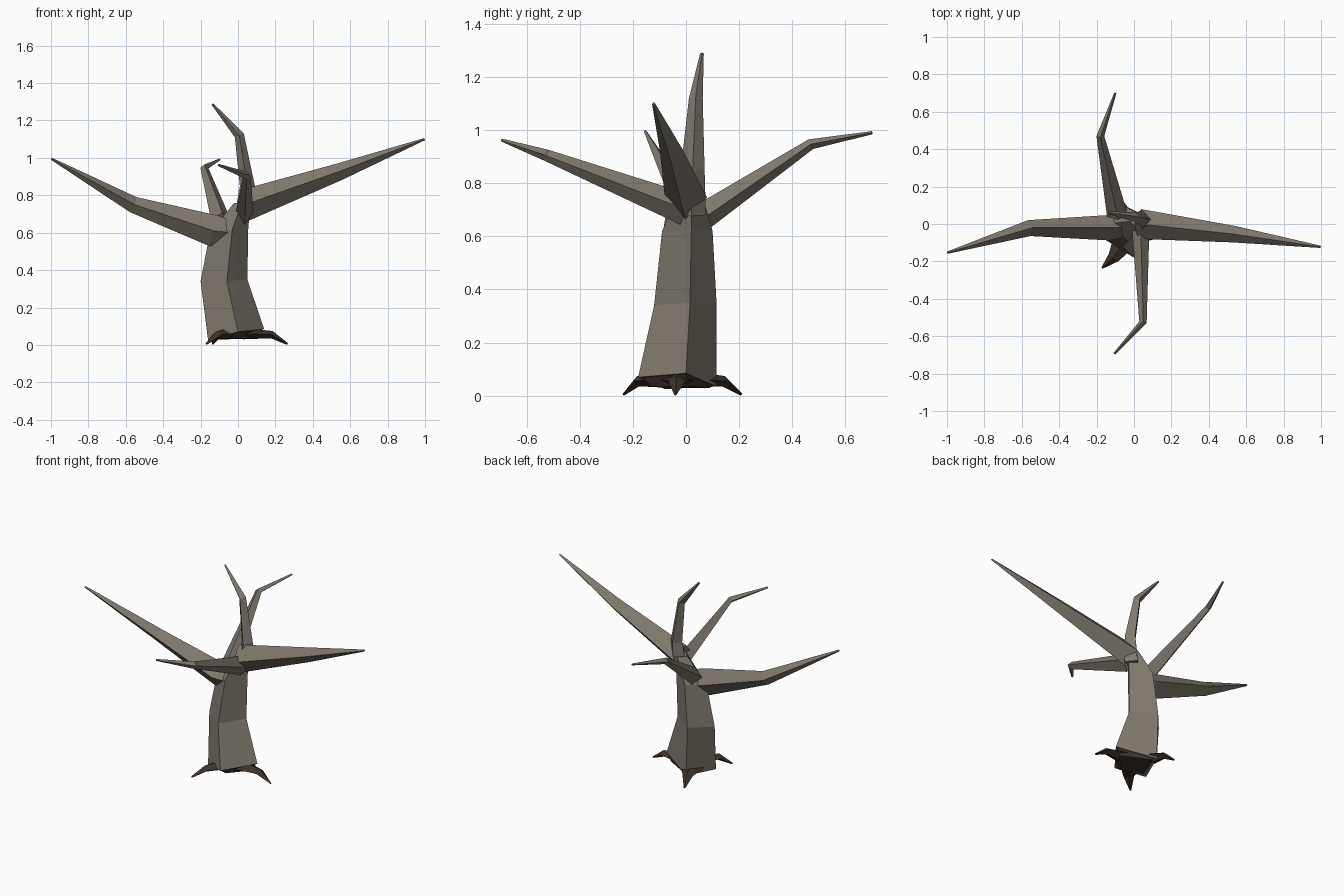
import bpy
import bmesh
from mathutils import Vector

old = bpy.data.objects.get("Cube")
if old:
    bpy.data.objects.remove(old, do_unlink=True)


def make_material(name, rgb):
    mat = bpy.data.materials.new(name)
    mat.use_nodes = True
    mat.diffuse_color = (*rgb, 1)
    bsdf = mat.node_tree.nodes["Principled BSDF"]
    bsdf.inputs["Base Color"].default_value = (*rgb, 1)
    bsdf.inputs["Roughness"].default_value = 0.9
    return mat


bark = make_material("grey_bark", (0.215, 0.19, 0.155))
root_brown = make_material("dark_root_brown", (0.05, 0.033, 0.024))


def loft(name, rings, mat):
    """Skin a stack of equal-sized rings and cap both ends, flat shaded."""
    bm = bmesh.new()
    loops = [[bm.verts.new(p) for p in ring] for ring in rings]
    n = len(loops[0])
    for a, b in zip(loops, loops[1:]):
        for i in range(n):
            j = (i + 1) % n
            bm.faces.new((a[i], a[j], b[j], b[i]))
    bm.faces.new(loops[0][::-1])
    bm.faces.new(loops[-1])
    bmesh.ops.recalc_face_normals(bm, faces=bm.faces)
    mesh = bpy.data.meshes.new(name)
    bm.to_mesh(mesh)
    bm.free()
    mesh.materials.append(mat)
    obj = bpy.data.objects.new(name, mesh)
    bpy.context.collection.objects.link(obj)
    return obj


def limb(name, path, mat, side=None):
    """Tapering diamond-section limb; path items are (centre, half width, half height)."""
    centres = [Vector(p[0]) for p in path]
    rings = []
    for i, (_, w, h) in enumerate(path):
        t = (centres[min(i + 1, len(path) - 1)] - centres[max(i - 1, 0)]).normalized()
        s = Vector(side) if side else t.cross(Vector((0, 0, 1))).normalized()
        u = s.cross(t).normalized()
        c = centres[i]
        rings.append([c + s * w, c + u * h, c - s * w, c - u * h])
    return loft(name, rings, mat)


# Trunk: four-sided, leaning, corners ordered front, right, back, left
loft("trunk", [
    [(0, -0.18, 0.07), (0.14, 0, 0.085), (-0.08, 0.115, 0.035), (-0.16, -0.08, 0.025)],
    [(-0.06, -0.12, 0.34), (0.05, 0.015, 0.35), (-0.09, 0.115, 0.35), (-0.2, -0.01, 0.34)],
    [(-0.03, -0.09, 0.62), (0.055, 0.02, 0.63), (-0.06, 0.10, 0.62), (-0.15, 0, 0.6)],
    [(0.02, -0.03, 0.76), (0.07, 0.025, 0.77), (0.02, 0.06, 0.76), (-0.02, 0.015, 0.76)],
], bark)

# Branches
limb("left_branch", [((0.03, 0, 0.745), 0.08, 0.085),
                     ((0.54, -0.055, 0.925), 0.044, 0.046),
                     ((0.997, -0.122, 1.1), 0.006, 0.006)], bark)
limb("right_branch", [((-0.03, -0.02, 0.6), 0.05, 0.06),
                      ((-0.13, -0.02, 0.61), 0.068, 0.085),
                      ((-0.56, -0.022, 0.75), 0.043, 0.044),
                      ((-0.997, -0.153, 0.995), 0.006, 0.006)], bark)
limb("front_branch", [((0.035, 0, 0.70), 0.048, 0.06),
                      ((0.048, -0.525, 0.905), 0.02, 0.022),
                      ((-0.105, -0.693, 0.962), 0.006, 0.006)], bark)
limb("back_branch", [((-0.09, 0.05, 0.665), 0.055, 0.052),
                     ((-0.18, 0.47, 0.947), 0.021, 0.02),
                     ((-0.1, 0.7, 0.99), 0.006, 0.006)], bark)
limb("crown_branch", [((0.035, 0.02, 0.68), 0.055, 0.055),
                      ((0.05, 0.025, 0.85), 0.045, 0.04),
                      ((0.007, 0.037, 1.12), 0.026, 0.026),
                      ((-0.137, 0.06, 1.288), 0.007, 0.006)], bark, side=(0, 1, 0))

# Root base under the trunk
loft("root_base", [
    [(0, -0.13, 0.035), (0.11, 0, 0.035), (-0.06, 0.09, 0.03), (-0.13, -0.07, 0.03)],
    [(0, -0.17, 0.075), (0.13, 0, 0.085), (-0.075, 0.11, 0.045), (-0.15, -0.075, 0.04)],
], root_brown)

# Claw-like roots
roots = {
    "left_root": ((0.03, -0.03), (0.18, -0.035), (0.265, -0.04)),
    "front_root": ((-0.04, -0.07), (-0.11, -0.18), (-0.17, -0.235)),
    "back_root": ((-0.07, 0.03), (-0.11, 0.14), (-0.135, 0.208)),
}
for name, (start, knee, tip) in roots.items():
    limb(name, [((*start, 0.06), 0.07, 0.03),
                ((*knee, 0.055), 0.032, 0.02),
                ((*tip, 0.005), 0.005, 0.005)], root_brown)
